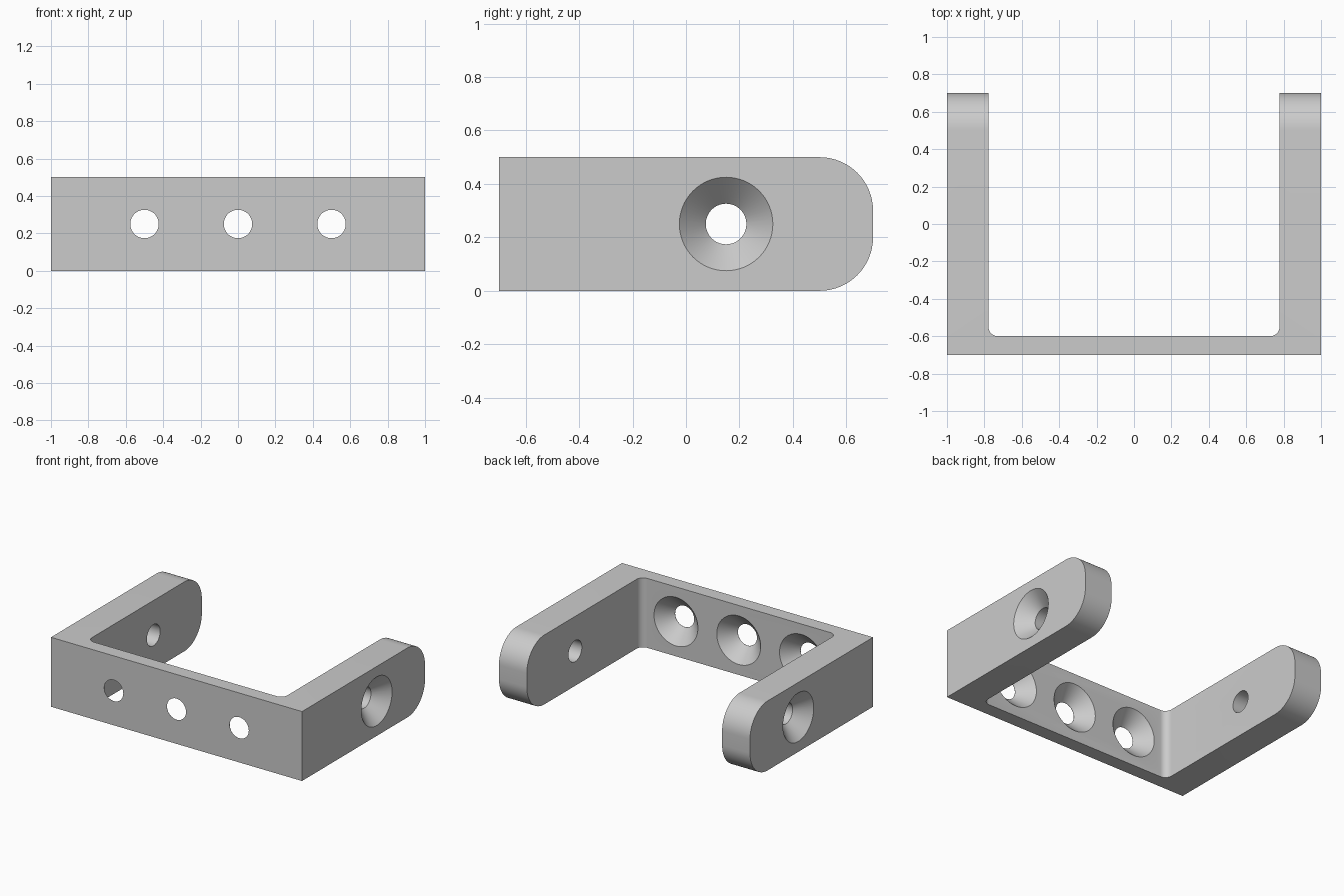
import bpy, bmesh
from math import pi
from mathutils import Matrix, Vector

cube = bpy.data.objects.get("Cube")
if cube:
    bpy.data.objects.remove(cube, do_unlink=True)

DEPTH, HEIGHT = 0.7, 0.5          # half depth in y, full height in z
INNER_X, WALL_Y = 0.778, -0.6     # inside faces of the arms and the wall
HOLE_R, SINK_R, SINK_DEPTH = 0.076, 0.175, 0.099

grey = bpy.data.materials.new("plain grey")
grey.use_nodes = True
colour = (0.6, 0.6, 0.6, 1)
grey.diffuse_color = colour
grey.node_tree.nodes["Principled BSDF"].inputs["Base Color"].default_value = colour


def make_object(name, bm):
    bmesh.ops.recalc_face_normals(bm, faces=bm.faces)
    mesh = bpy.data.meshes.new(name)
    bm.to_mesh(mesh)
    bm.free()
    mesh.materials.append(grey)
    obj = bpy.data.objects.new(name, mesh)
    bpy.context.collection.objects.link(obj)
    return obj


def round_edges(bm, rule, radius, segments):
    edges = [e for e in bm.edges if rule(*(v.co for v in e.verts))]
    bmesh.ops.bevel(bm, geom=edges, offset=radius, offset_type='OFFSET',
                    segments=segments, profile=0.5, affect='EDGES')


# U-shaped bracket, extruded from its plan outline
half = [(1, -DEPTH), (1, DEPTH), (INNER_X, DEPTH), (INNER_X, WALL_Y)]
outline = half + [(-x, y) for x, y in reversed(half)]
bm = bmesh.new()
base = bm.faces.new([bm.verts.new((x, y, 0)) for x, y in outline])
top = bmesh.ops.extrude_face_region(bm, geom=[base])["geom"]
bmesh.ops.translate(bm, vec=(0, 0, HEIGHT),
                    verts=[v for v in top if isinstance(v, bmesh.types.BMVert)])

# Small fillets in the inside corners, large rounds on the arm ends
round_edges(bm, lambda a, b: abs(a.y - WALL_Y) < 1e-4 and abs(a.z - b.z) > 0.1
            and abs(a.x - b.x) < 1e-4, 0.05, 8)
round_edges(bm, lambda a, b: min(a.y, b.y) > DEPTH - 1e-4
            and abs(a.z - b.z) < 1e-4, 0.2, 16)
bracket = make_object("bracket", bm)


def countersunk_cutter(name, position, direction):
    """Lathe a hole cutter; direction points out of the countersunk face."""
    profile = [(0, 0.04), (SINK_R, 0.04), (SINK_R, 0),
               (HOLE_R, -SINK_DEPTH), (HOLE_R, -0.3), (0, -0.3)]
    bm = bmesh.new()
    verts = [bm.verts.new((r, 0, z)) for r, z in profile]
    edges = [bm.edges.new(pair) for pair in zip(verts, verts[1:])]
    bmesh.ops.spin(bm, geom=verts + edges, cent=(0, 0, 0), axis=(0, 0, 1),
                   angle=2 * pi, steps=64, use_duplicate=False)
    bmesh.ops.remove_doubles(bm, verts=bm.verts, dist=1e-4)
    turn = Vector(direction).to_track_quat('Z', 'Y').to_matrix().to_4x4()
    bm.transform(Matrix.Translation(position) @ turn)
    cutter = make_object(name, bm)
    cutter.hide_render = True
    return cutter


# Three holes in the wall and one in each arm
mid = HEIGHT / 2
cutters = [countersunk_cutter("wall_hole_cutter", (x, WALL_Y, mid), (0, 1, 0))
           for x in (-0.5, 0, 0.5)]
cutters += [countersunk_cutter("arm_hole_cutter", (side, 0.15, mid), (side, 0, 0))
            for side in (-1, 1)]

bpy.ops.object.select_all(action='DESELECT')
bracket.select_set(True)
bpy.context.view_layer.objects.active = bracket
for cutter in cutters:
    cut = bracket.modifiers.new("hole", 'BOOLEAN')
    cut.operation, cut.solver, cut.object = 'DIFFERENCE', 'EXACT', cutter
    bpy.ops.object.modifier_apply(modifier=cut.name)
    bpy.data.objects.remove(cutter, do_unlink=True)

bpy.ops.object.shade_smooth_by_angle(angle=pi / 6)
